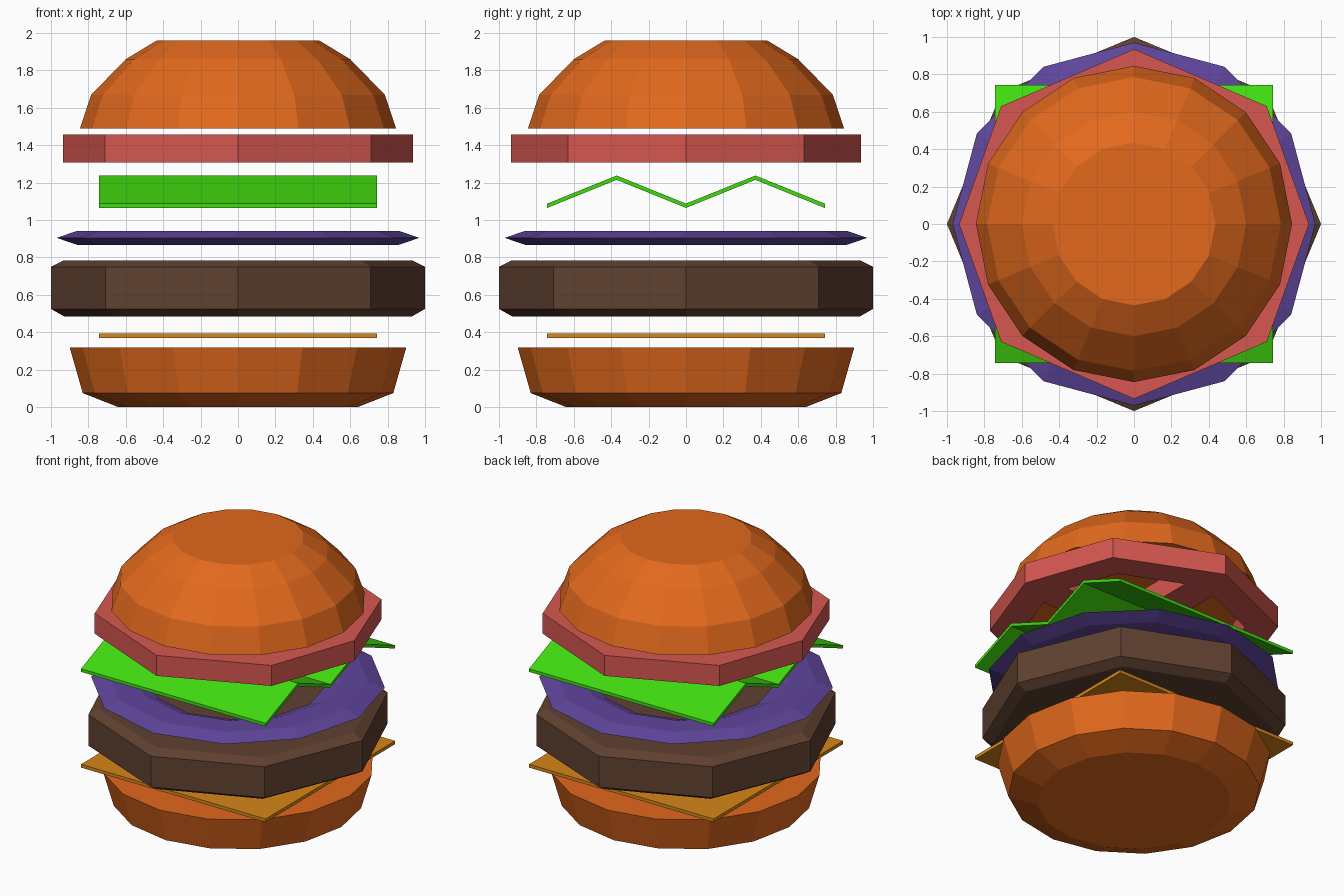
import bpy, bmesh
from math import cos, sin, pi

if "Cube" in bpy.data.objects:
    bpy.data.objects.remove(bpy.data.objects["Cube"])


def finish(name, bm, color):
    bmesh.ops.recalc_face_normals(bm, faces=bm.faces)
    me = bpy.data.meshes.new(name)
    bm.to_mesh(me)
    bm.free()
    mat = bpy.data.materials.new(name + "_color")
    mat.diffuse_color = (*color, 1)
    mat.use_nodes = True
    mat.node_tree.nodes["Principled BSDF"].inputs["Base Color"].default_value = mat.diffuse_color
    me.materials.append(mat)
    ob = bpy.data.objects.new(name, me)
    bpy.context.collection.objects.link(ob)
    return ob


def lathe(name, profile, sides, color, closed=False):
    """Spin (radius, z) points; closed makes a ring, otherwise ends are capped."""
    bm = bmesh.new()
    rings = [[bm.verts.new((r * cos(2 * pi * i / sides), r * sin(2 * pi * i / sides), z))
              for i in range(sides)] for r, z in profile]
    pairs = list(zip(rings, rings[1:]))
    if closed:
        pairs.append((rings[-1], rings[0]))
    else:
        bm.faces.new(rings[0][::-1])
        bm.faces.new(rings[-1])
    for a, b in pairs:
        for i in range(sides):
            j = (i + 1) % sides
            bm.faces.new((a[i], a[j], b[j], b[i]))
    return finish(name, bm, color)


def sheet(name, path, half_width, thickness, color):
    """Flat sheet following (y, z) points, given thickness upwards."""
    bm = bmesh.new()
    loops = []
    for y, z in path:
        loops.append([bm.verts.new((x, y, z + dz)) for x, dz in
                      ((-half_width, 0), (half_width, 0),
                       (half_width, thickness), (-half_width, thickness))])
    for a, b in zip(loops, loops[1:]):
        for i in range(4):
            j = (i + 1) % 4
            bm.faces.new((a[i], a[j], b[j], b[i]))
    bm.faces.new(loops[0])
    bm.faces.new(loops[-1])
    return finish(name, bm, color)


def pierced_slab(name, outlines, z0, z1, color):
    """Extrude an outline with holes."""
    bm = bmesh.new()
    edges = []
    for pts in outlines:
        vs = [bm.verts.new((x, y, z0)) for x, y in pts]
        edges += [bm.edges.new((vs[i - 1], vs[i])) for i in range(len(vs))]
    bmesh.ops.triangle_fill(bm, edges=edges, use_beauty=True, normal=(0, 0, 1))
    bottom = bm.faces[:]
    out = bmesh.ops.extrude_face_region(bm, geom=bottom, use_keep_orig=True)
    top = [g for g in out["geom"] if isinstance(g, bmesh.types.BMVert)]
    bmesh.ops.translate(bm, verts=top, vec=(0, 0, z1 - z0))
    return finish(name, bm, color)


BUN = (0.76, 0.14, 0.012)

# buns
lathe("bottom_bun", [(0.64, 0), (0.83, 0.075), (0.9, 0.32)], 16, BUN)
lathe("top_bun", [(0.845, 1.49), (0.785, 1.67), (0.6, 1.86), (0.435, 1.96)], 16, BUN)

# cheese slice
sheet("cheese", [(-0.742, 0.37), (0.742, 0.37)], 0.742, 0.024, (0.68, 0.24, 0.01))

# meat patty with chamfered rims
lathe("patty", [(0.93, 0.485), (1, 0.525), (1, 0.75), (0.93, 0.785)], 8,
      (0.115, 0.053, 0.03))

# onion ring
lathe("onion", [(0.86, 0.868), (0.97, 0.905), (0.86, 0.942),
                (0.68, 0.942), (0.58, 0.905), (0.68, 0.868)], 12,
      (0.115, 0.06, 0.33), closed=True)

# folded lettuce leaf
sheet("lettuce", [(-0.742 + 0.371 * i, 1.065 + 0.15 * (i % 2)) for i in range(5)],
      0.742, 0.023, (0.053, 0.72, 0.005))

# tomato slice: stretched octagon with four seed holes between cross ribs
R, CX, CY = 0.935, 0.71, 0.63
K, W = 0.77, 0.12
outer = [(R, 0), (CX, CY), (0, R), (-CX, CY), (-R, 0), (-CX, -CY), (0, -R), (CX, -CY)]
hole = [(W, W), (R * K - W * (R - CX) / CY, W), (CX * K, CY * K),
        (W, R * K - W * (R - CY) / CX)]
holes = [[(sx * x, sy * y) for x, y in hole] for sx in (1, -1) for sy in (1, -1)]
pierced_slab("tomato", [outer] + holes, 1.308, 1.457, (0.67, 0.095, 0.08))
